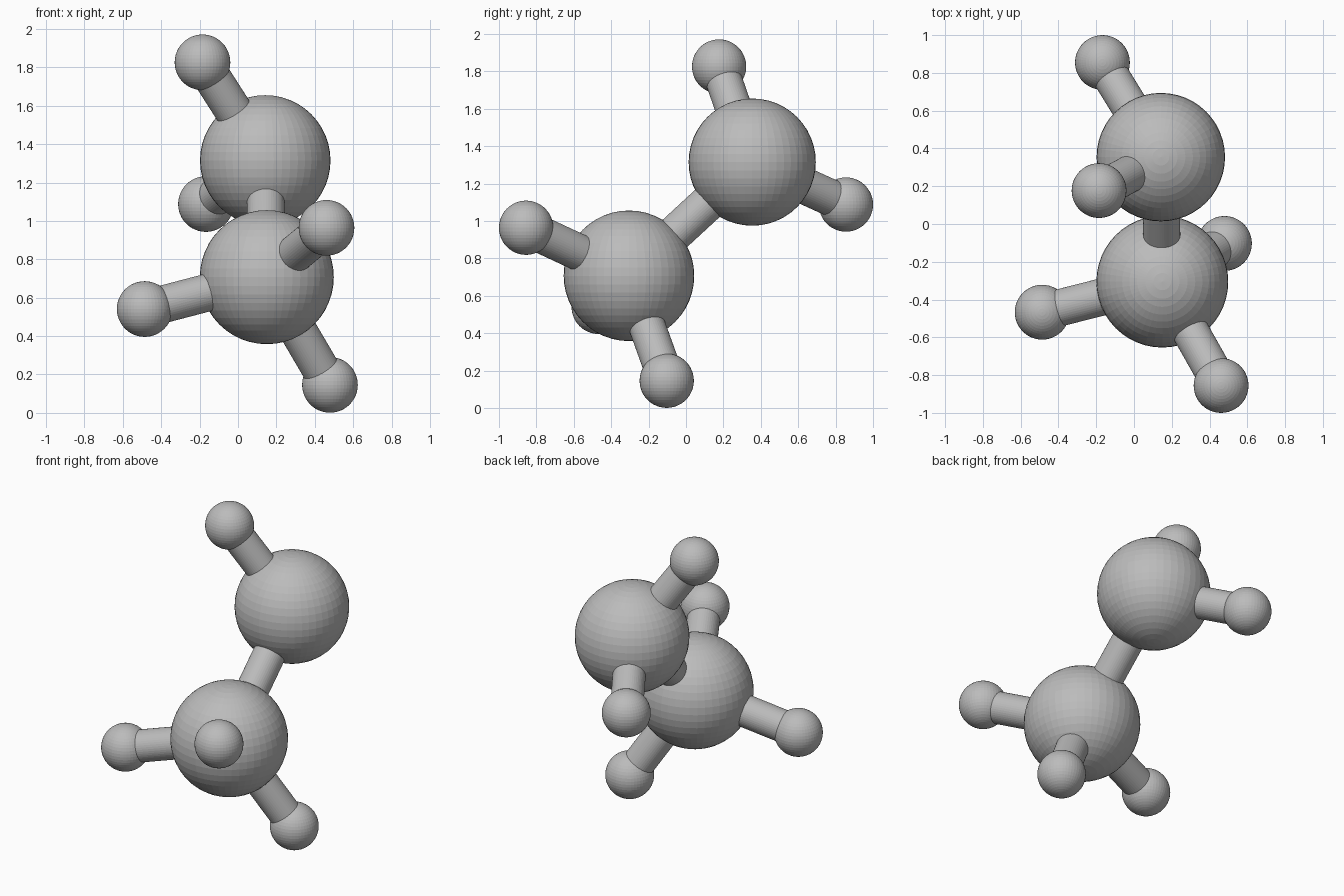
import bpy
from mathutils import Vector

cube = bpy.data.objects.get("Cube")
if cube:
    bpy.data.objects.remove(cube, do_unlink=True)

SIDES = 48
BOND_RADIUS = 0.098

grey = bpy.data.materials.new("plain grey")
grey.use_nodes = True
COLOUR = (0.5, 0.5, 0.5, 1)
grey.diffuse_color = COLOUR
grey.node_tree.nodes["Principled BSDF"].inputs["Base Color"].default_value = COLOUR


def finish(name):
    obj = bpy.context.object
    obj.name = name
    obj.data.materials.append(grey)
    return obj


def ball(name, centre, radius):
    bpy.ops.mesh.primitive_uv_sphere_add(segments=SIDES, ring_count=SIDES // 2,
                                         radius=radius, location=centre)
    return finish(name)


def rod(name, start, end):
    a, b = Vector(start), Vector(end)
    axis = b - a
    bpy.ops.mesh.primitive_cylinder_add(vertices=SIDES, radius=BOND_RADIUS,
                                        depth=axis.length, location=(a + b) / 2)
    obj = finish(name)
    obj.rotation_euler = axis.to_track_quat('Z', 'Y').to_euler()
    return obj


# Two large balls joined by a rod
lower = (0.15, -0.305, 0.707)
upper = (0.142, 0.354, 1.315)
ball("lower_large_ball", lower, 0.349)
ball("upper_large_ball", upper, 0.34)
rod("centre_rod", lower, upper)

# Small balls, each on a rod from its large ball
small_balls = {
    "upper_front": (upper, (-0.185, 0.177, 1.826)),
    "upper_back": (upper, (-0.167, 0.855, 1.088)),
    "lower_front": (lower, (0.461, -0.855, 0.964)),
    "lower_right": (lower, (-0.486, -0.467, 0.541)),
    "lower_bottom": (lower, (0.479, -0.103, 0.146)),
}
for name, (parent, centre) in small_balls.items():
    ball(name + "_small_ball", centre, 0.145)
    rod(name + "_rod", parent, centre)
